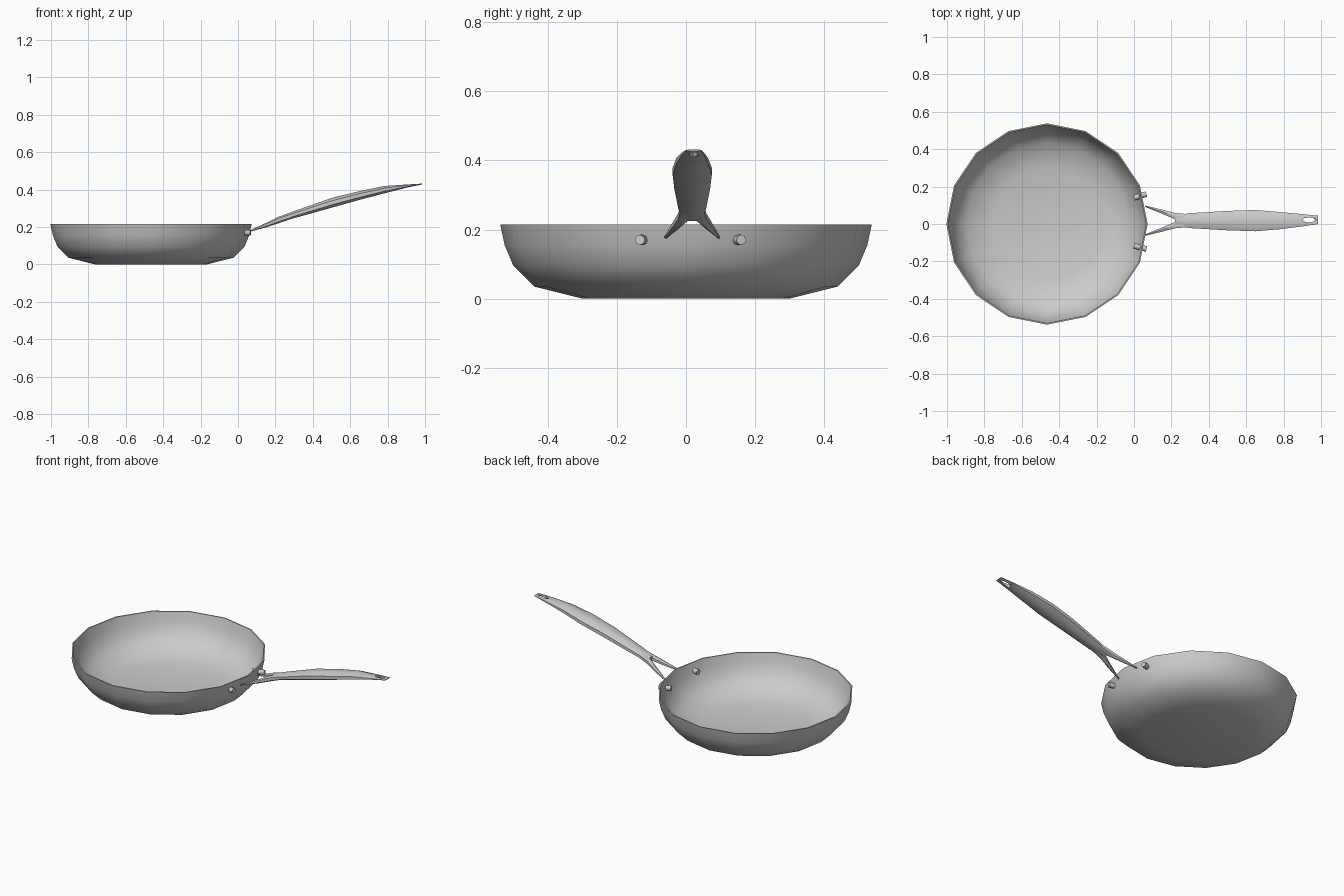
import bpy, bmesh, math
from mathutils import Matrix, Vector

if "Cube" in bpy.data.objects:
    bpy.data.objects.remove(bpy.data.objects["Cube"])

steel = bpy.data.materials.new("steel_grey")
steel.use_nodes = True
GREY = (0.6, 0.6, 0.6, 1)
steel.diffuse_color = GREY
steel.node_tree.nodes["Principled BSDF"].inputs["Base Color"].default_value = GREY

PAN_X = -0.465   # centre of the bowl
HANDLE_Y = 0.018  # centre line of the handle


def finish(name, bm, angle=50):
    bmesh.ops.recalc_face_normals(bm, faces=bm.faces)
    mesh = bpy.data.meshes.new(name)
    bm.to_mesh(mesh)
    bm.free()
    mesh.materials.append(steel)
    obj = bpy.data.objects.new(name, mesh)
    bpy.context.collection.objects.link(obj)
    bpy.ops.object.select_all(action='DESELECT')
    obj.select_set(True)
    bpy.context.view_layer.objects.active = obj
    bpy.ops.object.shade_smooth_by_angle(angle=math.radians(angle))
    return obj


def skin(bm, rings):
    """Join consecutive rings of vertices and cap both ends."""
    n = len(rings[0])
    for a, b in zip(rings, rings[1:]):
        for i in range(n):
            j = (i + 1) % n
            bm.faces.new((a[i], a[j], b[j], b[i]))
    bm.faces.new(rings[0])
    bm.faces.new(rings[-1])


def loft(name, stations, sides=8):
    """Stations are x, y centre, half width, bottom z, top z."""
    bm = bmesh.new()
    rings = []
    for x, y, w, low, high in stations:
        ring = []
        for i in range(sides):
            a = math.tau * (i + 0.5) / sides
            ring.append(bm.verts.new((x, y + 1.08 * w * math.cos(a),
                                      (low + high) / 2 + 0.54 * (high - low) * math.sin(a))))
        rings.append(ring)
    skin(bm, rings)
    return finish(name, bm)


# Bowl: thin-walled turned profile, outside up to the rim and down the inside
profile = [(0.30, 0.0), (0.44, 0.035), (0.50, 0.095), (0.525, 0.155), (0.538, 0.215),
           (0.531, 0.215), (0.516, 0.157), (0.49, 0.10), (0.433, 0.044), (0.298, 0.01)]
bm = bmesh.new()
SIDES = 16
skin(bm, [[bm.verts.new((PAN_X + r * math.cos(math.tau * i / SIDES),
                         r * math.sin(math.tau * i / SIDES), z)) for i in range(SIDES)]
          for r, z in profile])
finish("pan_bowl", bm)

# Handle grip: swells in the middle and tapers to a thin flat end
grip = loft("handle_grip", [
    (0.22, HANDLE_Y, 0.028, 0.225, 0.255),
    (0.30, HANDLE_Y, 0.040, 0.247, 0.285),
    (0.50, HANDLE_Y, 0.052, 0.303, 0.355),
    (0.65, HANDLE_Y, 0.057, 0.345, 0.392),
    (0.78, HANDLE_Y, 0.046, 0.379, 0.419),
    (0.90, HANDLE_Y + 0.002, 0.033, 0.410, 0.427),
    (0.985, HANDLE_Y + 0.004, 0.022, 0.427, 0.432)])

# Fork prongs joining the grip to the bowl
for side, label in ((1, "left"), (-1, "right")):
    loft("handle_prong_" + label, [
        (0.06, HANDLE_Y + side * 0.077, 0.004, 0.174, 0.180),
        (0.15, HANDLE_Y + side * 0.048, 0.012, 0.199, 0.221),
        (0.22, HANDLE_Y + side * 0.024, 0.018, 0.222, 0.255),
        (0.30, HANDLE_Y + side * 0.013, 0.022, 0.250, 0.280)], sides=6)

# Hanging slot cut through the end of the grip
bm = bmesh.new()
bmesh.ops.create_cone(bm, cap_ends=True, segments=8, radius1=1, radius2=1, depth=0.2)
bmesh.ops.transform(bm, verts=bm.verts, matrix=(
    Matrix.Translation((0.935, HANDLE_Y + 0.004, 0.42)) @ Matrix.Diagonal((0.035, 0.013, 1, 1))))
cutter = finish("hanging_slot_cutter", bm)
cutter.hide_render = True
cutter.hide_viewport = True
cut = grip.modifiers.new("hanging_slot", 'BOOLEAN')
cut.operation = 'DIFFERENCE'
cut.object = cutter

# Rivets either side of the handle, pointing out of the wall
for y, label in ((0.15, "left"), (-0.125, "right")):
    bm = bmesh.new()
    bmesh.ops.create_cone(bm, cap_ends=True, segments=8, radius1=0.015, radius2=0.015, depth=0.07)
    outward = Vector((0.5, y, 0)).normalized()
    turn = outward.to_track_quat('Z', 'Y').to_matrix().to_4x4()
    bmesh.ops.transform(bm, verts=bm.verts,
                        matrix=Matrix.Translation((0.033, y, 0.17)) @ turn)
    finish("rivet_" + label, bm)
